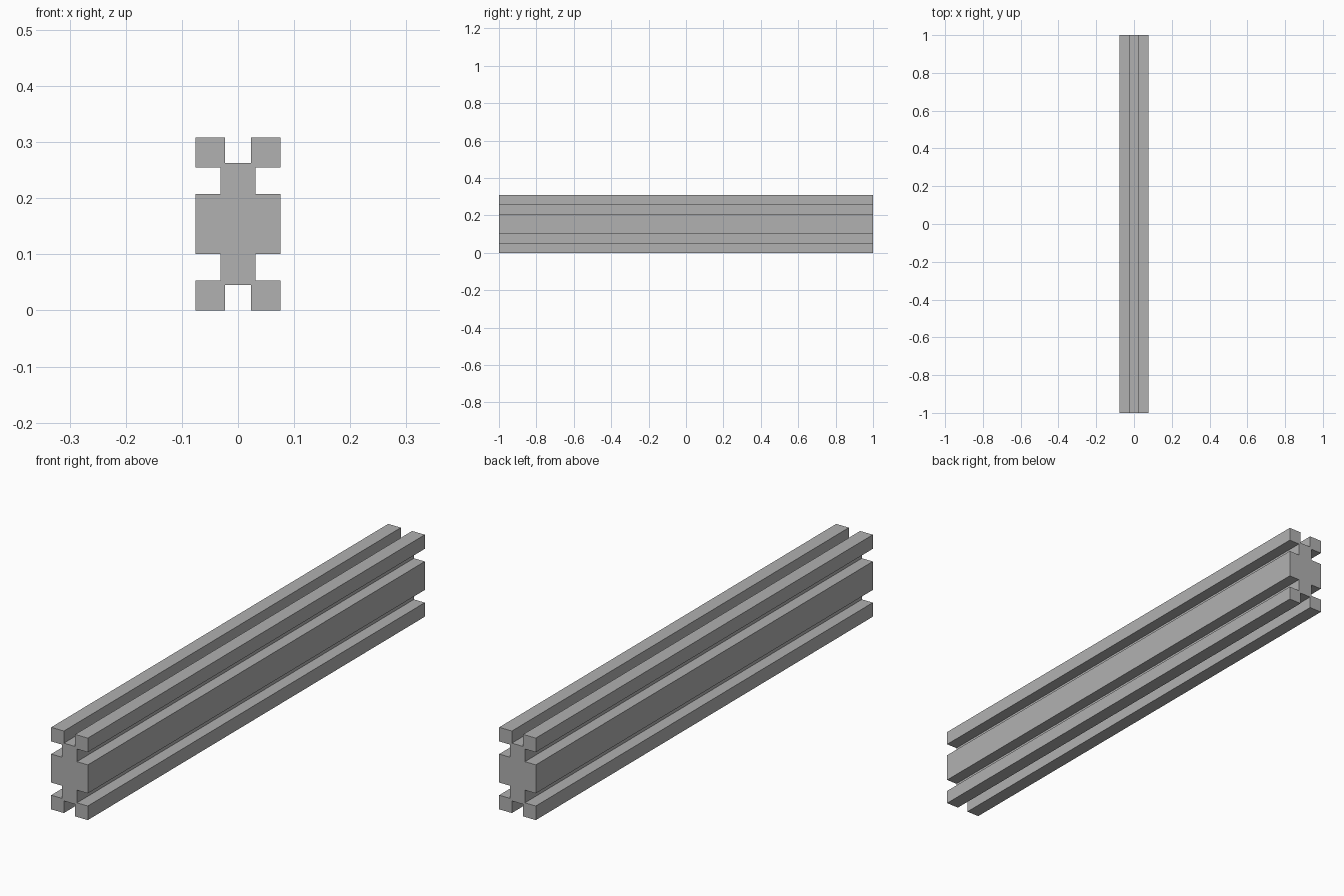
import bpy
import bmesh

cube = bpy.data.objects.get("Cube")
if cube:
    bpy.data.objects.remove(cube, do_unlink=True)

# Material
grey = bpy.data.materials.new("plain_grey")
grey.use_nodes = True
colour = (0.44, 0.44, 0.44, 1)
grey.diffuse_color = colour
grey.node_tree.nodes["Principled BSDF"].inputs["Base Color"].default_value = colour

# Slotted cross-section: one quarter, measured from the centre
HALF_LENGTH = 1.0
HALF_HEIGHT = 0.154
WIDE, NECK, SLOT = 0.076, 0.031, 0.0235
quarter = [
    (SLOT, 0.1085), (SLOT, HALF_HEIGHT), (WIDE, HALF_HEIGHT), (WIDE, 0.101),
    (NECK, 0.101), (NECK, 0.0535), (WIDE, 0.0535),
]

# Mirror the quarter to the right half, then to the whole outline
half = quarter + [(x, -z) for x, z in reversed(quarter)]
outline = half + [(-x, z) for x, z in reversed(half)]

# Extrude the outline along the length of the beam
bm = bmesh.new()
verts = [bm.verts.new((x, -HALF_LENGTH, z + HALF_HEIGHT)) for x, z in outline]
end = bm.faces.new(verts)
result = bmesh.ops.extrude_face_region(bm, geom=[end], use_keep_orig=True)
moved = [g for g in result["geom"] if isinstance(g, bmesh.types.BMVert)]
bmesh.ops.translate(bm, verts=moved, vec=(0, 2 * HALF_LENGTH, 0))
bmesh.ops.recalc_face_normals(bm, faces=bm.faces)

mesh = bpy.data.meshes.new("slotted_beam")
bm.to_mesh(mesh)
bm.free()
mesh.materials.append(grey)
beam = bpy.data.objects.new("slotted_beam", mesh)
bpy.context.collection.objects.link(beam)
